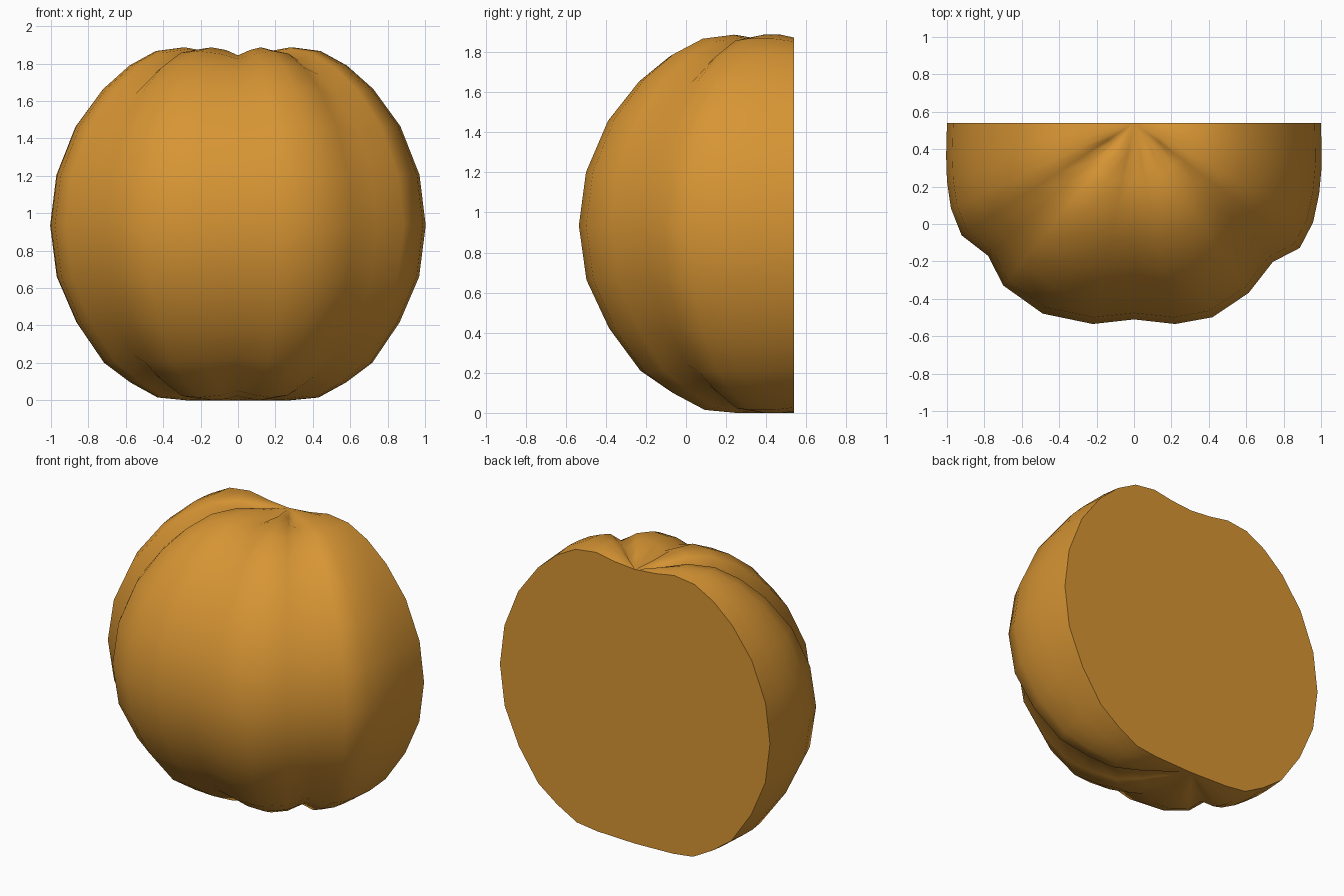
import bpy, bmesh, math

if "Cube" in bpy.data.objects:
    bpy.data.objects.remove(bpy.data.objects["Cube"])

CUT_Y, MID_Z = 0.54, 0.935      # flat back plane and height of the equator

# Equator section: azimuth from the front (degrees), radius, groove factor
columns = [(-90, 1.0, .985), (-80, 1.02, .995), (-72.8, 1.047, 1), (-65, 1.08, 1),
           (-56.9, 1.10, .99), (-47.7, 1.055, .945), (-38.8, 1.115, .99),
           (-25.6, 1.13, 1), (-11.6, 1.097, .985), (0, 1.05, .955),
           (11.6, 1.097, .985), (22, 1.12, 1), (34, 1.096, .985),
           (45, 1.05, .945), (53, 1.11, .99), (61, 1.095, 1),
           (69, 1.06, 1), (77, 1.03, 1), (90, 1.0, .985)]

# Meridian profile: radius fraction, height
profile = [(.15, 0), (.28, 0), (.43, .015), (.575, .095), (.715, .2), (.86, .415),
           (.965, .66), (1, .935), (.967, 1.205), (.865, 1.465), (.72, 1.665),
           (.58, 1.79), (.44, 1.867), (.29, 1.887), (.15, 1.862)]

bm = bmesh.new()
bottom = bm.verts.new((0, CUT_Y, 0))
top = bm.verts.new((0, CUT_Y, 1.835))
grid = []
for az, r, g in columns:
    a = math.radians(az)
    col = []
    for f, z in profile:
        w = 1 if z > MID_Z else min(1, f / .5)
        h = MID_Z + (z - MID_Z) * (1 - (1 - g) * w)
        col.append(bm.verts.new((f * r * math.sin(a), CUT_Y - f * r * math.cos(a), h)))
    grid.append(col)

# Lobed skin
for c0, c1 in zip(grid, grid[1:]):
    for i in range(len(profile) - 1):
        bm.faces.new((c0[i], c1[i], c1[i + 1], c0[i + 1])).smooth = True
    bm.faces.new((bottom, c1[0], c0[0])).smooth = True
    bm.faces.new((top, c0[-1], c1[-1])).smooth = True

# Flat cut back
cap = bm.faces.new([bottom] + grid[0] + [top] + grid[-1][::-1])
cap.smooth = False
bmesh.ops.recalc_face_normals(bm, faces=bm.faces)
for e in cap.edges:
    e.smooth = False

mesh = bpy.data.meshes.new("half_pumpkin")
bm.to_mesh(mesh)
bm.free()
body = bpy.data.objects.new("half_pumpkin", mesh)
bpy.context.collection.objects.link(body)

orange = bpy.data.materials.new("pumpkin_orange")
orange.diffuse_color = (.68, .30, .034, 1)
orange.use_nodes = True
orange.node_tree.nodes["Principled BSDF"].inputs["Base Color"].default_value = orange.diffuse_color
mesh.materials.append(orange)
